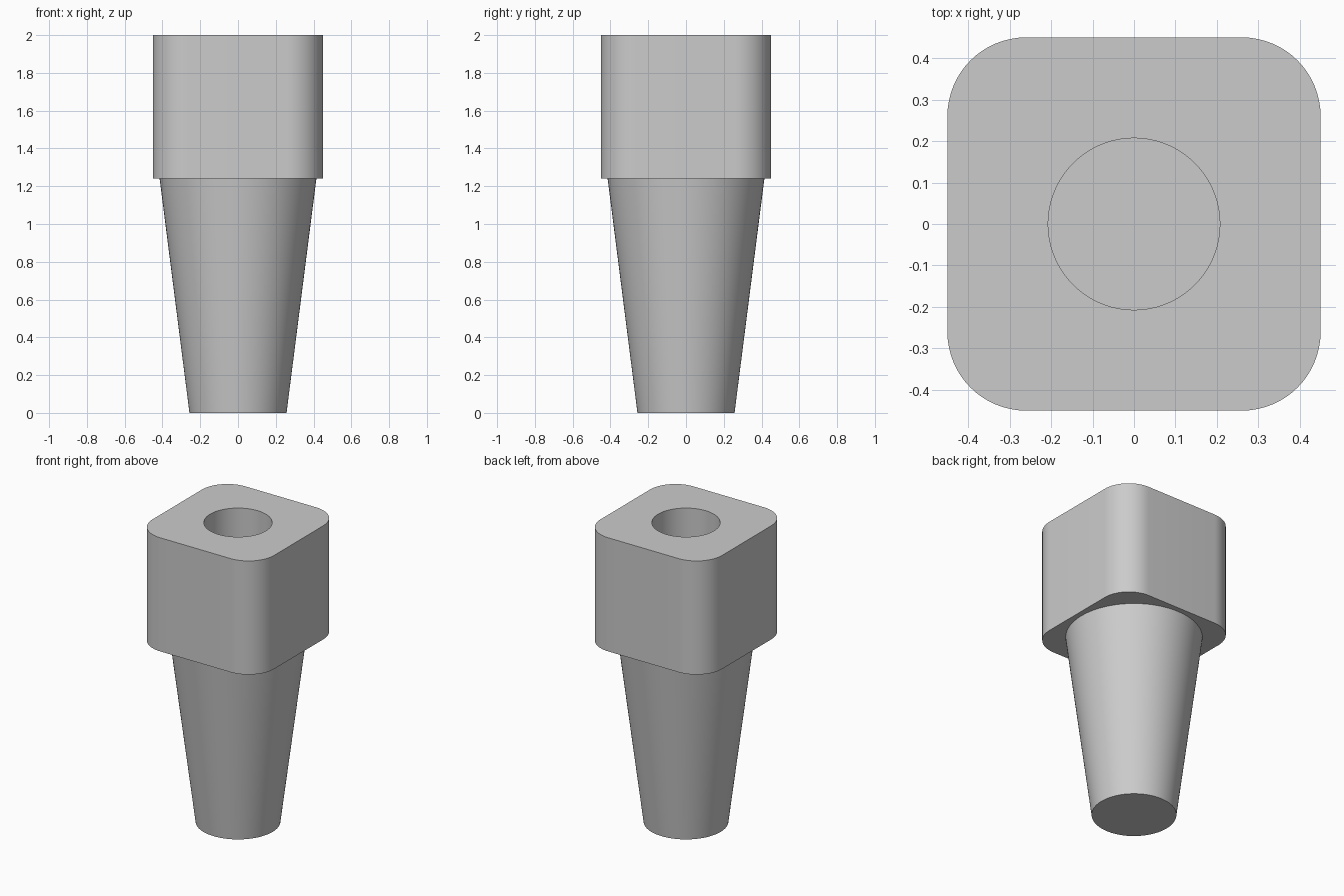
import bpy
import bmesh
import math

old = bpy.data.objects.get("Cube")
if old:
    bpy.data.objects.remove(old, do_unlink=True)

HEAD_BASE, TOP = 1.24, 2.0
HALF, CORNER = 0.45, 0.19
HOLE_RADIUS, HOLE_FLOOR = 0.207, 1.26

grey = bpy.data.materials.new("light grey")
grey.use_nodes = True
colour = (0.6, 0.6, 0.6, 1)
grey.diffuse_color = colour
grey.node_tree.nodes["Principled BSDF"].inputs["Base Color"].default_value = colour


def make_object(name, bm):
    bmesh.ops.recalc_face_normals(bm, faces=bm.faces)
    mesh = bpy.data.meshes.new(name)
    bm.to_mesh(mesh)
    bm.free()
    mesh.materials.append(grey)
    obj = bpy.data.objects.new(name, mesh)
    bpy.context.collection.objects.link(obj)
    return obj


def smooth(obj):
    bpy.ops.object.select_all(action='DESELECT')
    obj.select_set(True)
    bpy.context.view_layer.objects.active = obj
    bpy.ops.object.shade_smooth_by_angle(angle=math.radians(35))


def add_cone(bm, r_low, r_high, z_low, z_high, ends):
    new = bmesh.ops.create_cone(bm, cap_ends=ends, segments=96, radius1=r_low,
                                radius2=r_high, depth=z_high - z_low)
    bmesh.ops.translate(bm, verts=new["verts"], vec=(0, 0, (z_low + z_high) / 2))


# Square head with rounded upright corners
bm = bmesh.new()
bmesh.ops.create_cube(bm, size=1)
bmesh.ops.scale(bm, verts=bm.verts, vec=(2 * HALF, 2 * HALF, TOP - HEAD_BASE))
bmesh.ops.translate(bm, verts=bm.verts, vec=(0, 0, (TOP + HEAD_BASE) / 2))
uprights = [e for e in bm.edges
            if abs(e.verts[0].co.z - e.verts[1].co.z) > 0.1]
bmesh.ops.bevel(bm, geom=uprights, offset=CORNER, segments=16,
                profile=0.5, affect='EDGES')
head = make_object("head", bm)

# Round socket bored down from the top
bm = bmesh.new()
add_cone(bm, HOLE_RADIUS, HOLE_RADIUS, HOLE_FLOOR, TOP + 0.1, True)
cutter = make_object("socket_cutter", bm)
bore = head.modifiers.new("socket", 'BOOLEAN')
bore.operation = 'DIFFERENCE'
bore.solver = 'EXACT'
bore.object = cutter
bpy.context.view_layer.objects.active = head
bpy.ops.object.modifier_apply(modifier=bore.name)
bpy.data.objects.remove(cutter, do_unlink=True)
smooth(head)

# Tapered round leg, closed at the foot
bm = bmesh.new()
add_cone(bm, 0.257, 0.415, 0, HEAD_BASE, False)
rim = [e for e in bm.edges if all(v.co.z < 0.01 for v in e.verts)]
bmesh.ops.contextual_create(bm, geom=rim)
leg = make_object("tapered_leg", bm)
smooth(leg)
